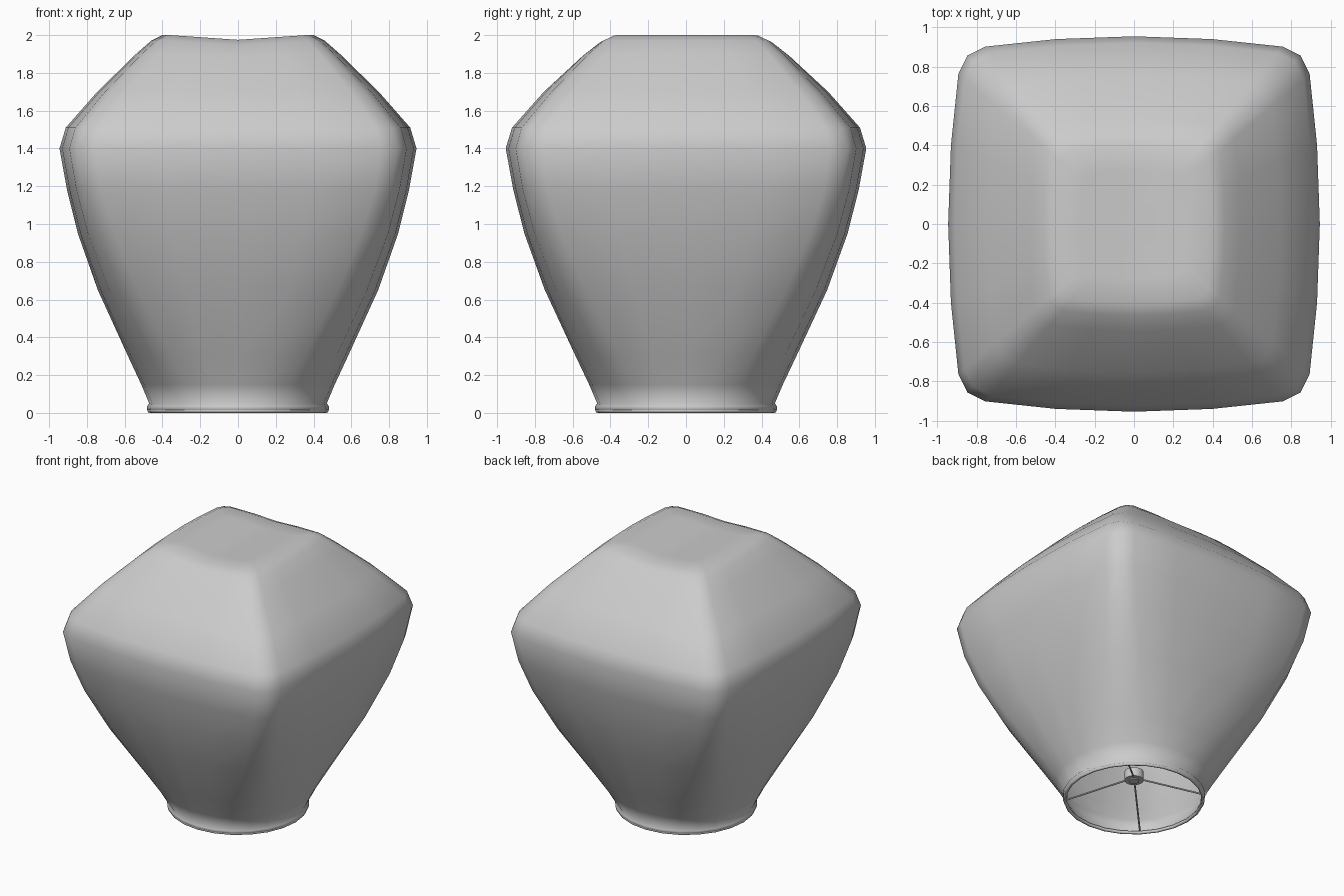
import bpy, bmesh, math
from mathutils import Vector

if "Cube" in bpy.data.objects:
    bpy.data.objects.remove(bpy.data.objects["Cube"])

# One quarter of the widest, rounded-square cross-section (half width 1)
QUARTER = [(1, 0), (.985, .42), (.945, .80), (.897, .897), (.80, .945), (.42, .985)]
SECTION = []
for k in range(4):
    for x, y in QUARTER:
        for _ in range(k):
            x, y = -y, x
        SECTION.append((x, y))
N = len(SECTION)

# height, half width, squareness (0 round, 1 square)
PROFILE = [(.006, .472, 0), (.018, .482, 0), (.035, .482, .02), (.05, .47, .04),
           (.15, .512, .16), (.30, .582, .35), (.65, .742, .7), (.95, .848, .9),
           (1.18, .905, 1), (1.40, .945, 1), (1.51, .912, 1), (1.70, .745, 1),
           (1.90, .54, 1), (1.97, .46, 1), (2.0, .40, 1)]


def ring(bm, z, half, sq):
    verts = []
    for i, (sx, sy) in enumerate(SECTION):
        a = 2 * math.pi * i / N
        x = half * (sq * sx + (1 - sq) * math.cos(a))
        y = half * (sq * sy + (1 - sq) * math.sin(a)) * (1 + .01 * sq)
        # the top sags along the middle
        sag = .025 * max(0, 1 - abs(x) / .36) * max(0, min(1, (z - 1.85) / .14))
        verts.append(bm.verts.new((x, y, z - sag)))
    return verts


def finish(obj, angle=None):
    bpy.ops.object.select_all(action='DESELECT')
    obj.select_set(True)
    bpy.context.view_layer.objects.active = obj
    if angle:
        bpy.ops.object.shade_smooth_by_angle(angle=math.radians(angle))
    else:
        bpy.ops.object.shade_smooth()


# Paper envelope, open at the bottom
bm = bmesh.new()
rings = [ring(bm, *p) for p in PROFILE]
rings += [ring(bm, 2.0, h, 1) for h in (.27, .13)]
for a, b in zip(rings, rings[1:]):
    for i in range(N):
        j = (i + 1) % N
        bm.faces.new((a[i], a[j], b[j], b[i]))
centre = bm.verts.new((0, 0, 1.975))
for i in range(N):
    bm.faces.new((rings[-1][i], rings[-1][(i + 1) % N], centre))
mesh = bpy.data.meshes.new("paper_envelope")
bm.to_mesh(mesh)
bm.free()
envelope = bpy.data.objects.new("paper_envelope", mesh)
bpy.context.collection.objects.link(envelope)
finish(envelope)

# Hoop at the mouth
bpy.ops.mesh.primitive_torus_add(major_segments=N, minor_segments=8,
                                 major_radius=.468, minor_radius=.012, location=(0, 0, .012))
bpy.context.object.name = "mouth_hoop"
finish(bpy.context.object)

# Diagonal wires rising from the hoop to the burner
for k in range(4):
    a = math.radians(45 + 90 * k)
    p = Vector((.468 * math.cos(a), .468 * math.sin(a), .02))
    q = Vector((.04 * math.cos(a), .04 * math.sin(a), .16))
    bpy.ops.mesh.primitive_cylinder_add(vertices=8, radius=.006, depth=(q - p).length,
                                        location=(p + q) / 2)
    wire = bpy.context.object
    wire.name = f"wire_{k + 1}"
    wire.rotation_euler = (q - p).to_track_quat('Z', 'Y').to_euler()
    finish(wire, 40)

# Burner cup with a fuel block inside
for name, r, h, z in (("burner_cup", .065, .065, .185), ("fuel_block", .035, .07, .18)):
    bpy.ops.mesh.primitive_cylinder_add(vertices=24, radius=r, depth=h, location=(0, 0, z))
    bpy.context.object.name = name
    finish(bpy.context.object, 40)
